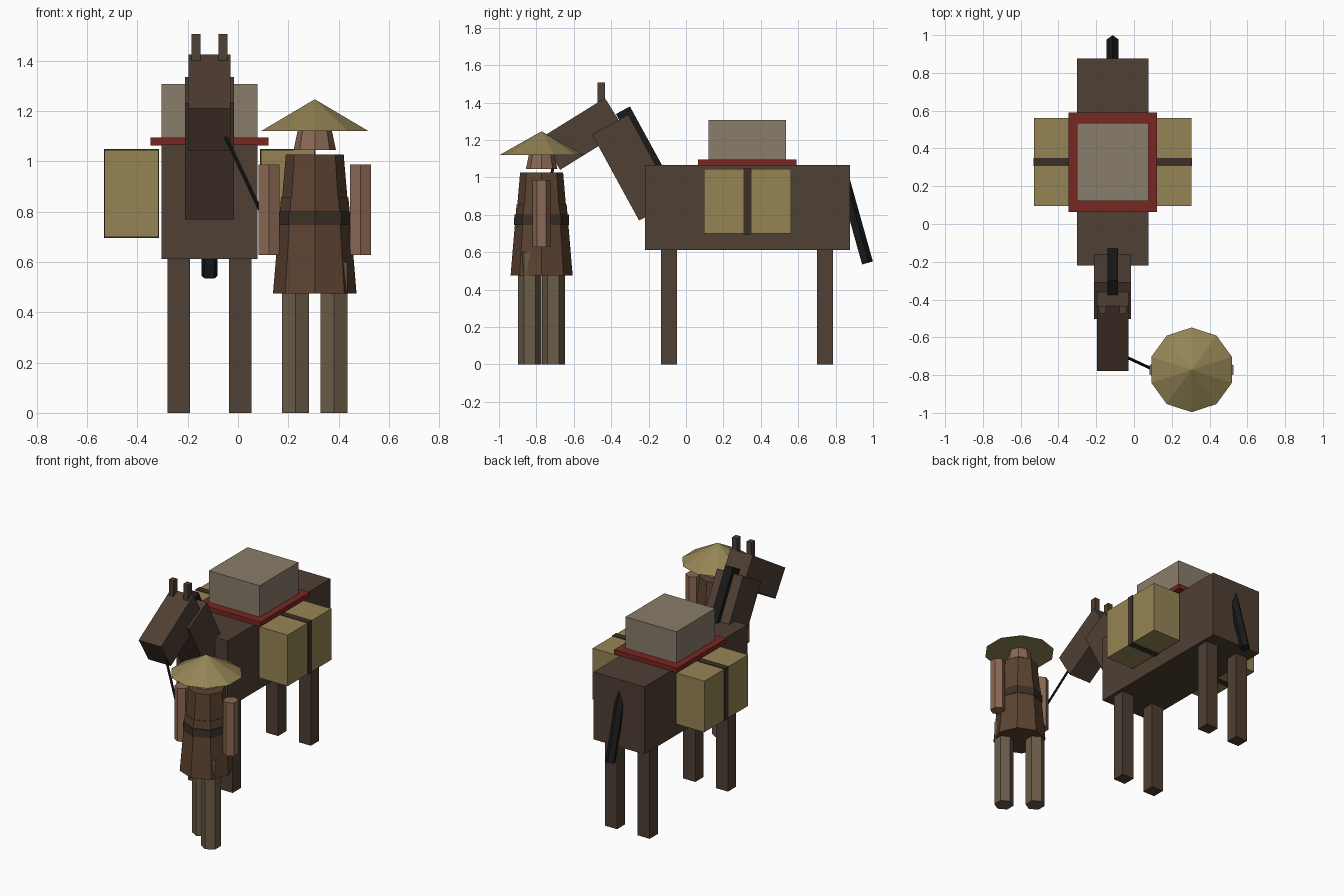
import bpy
from mathutils import Vector

if "Cube" in bpy.data.objects:
    bpy.data.objects.remove(bpy.data.objects["Cube"])


def material(name, rgb):
    m = bpy.data.materials.new(name)
    m.diffuse_color = (*rgb, 1)
    m.use_nodes = True
    m.node_tree.nodes["Principled BSDF"].inputs["Base Color"].default_value = m.diffuse_color
    return m


HIDE = material("hide", (0.08, 0.05, 0.034))
BLACK = material("black_hair", (0.01, 0.01, 0.01))
STRAW = material("straw", (0.30, 0.235, 0.09))
STRAP = material("strap", (0.045, 0.03, 0.02))
CLOTH = material("grey_cloth", (0.255, 0.205, 0.147))
RED = material("red_cloth", (0.19, 0.02, 0.016))
ROBE = material("robe", (0.107, 0.056, 0.03))
SKIN = material("skin", (0.26, 0.14, 0.09))
TROUSER = material("trouser", (0.147, 0.107, 0.066))


def finish(name, mat):
    o = bpy.context.object
    o.name = name
    o.data.materials.append(mat)
    return o


def box(name, center, size, mat, tilt=0):
    bpy.ops.mesh.primitive_cube_add(size=1, location=center, rotation=(tilt, 0, 0))
    o = finish(name, mat)
    o.scale = size
    return o


def cone(name, x, y, z0, z1, r0, r1, sides, mat):
    bpy.ops.mesh.primitive_cone_add(vertices=sides, radius1=r0, radius2=r1,
                                    depth=z1 - z0, location=(x, y, (z0 + z1) / 2))
    return finish(name, mat)


def rod(name, a, b, r, sides, mat):
    a, b = Vector(a), Vector(b)
    bpy.ops.mesh.primitive_cylinder_add(vertices=sides, radius=r, depth=(b - a).length,
                                        location=(a + b) / 2)
    o = finish(name, mat)
    o.rotation_euler = (b - a).to_track_quat('Z', 'Y').to_euler()
    return o


# Pack animal
HX = -0.113
box("animal_body", (HX, 0.328, 0.838), (0.38, 1.097, 0.455), HIDE)
box("animal_neck", (HX, -0.28, 1.052), (0.195, 0.22, 0.525), HIDE, 0.5)
box("animal_head", (HX, -0.553, 1.232), (0.167, 0.406, 0.2), HIDE, 0.555)
box("mane", (HX, -0.227, 1.157), (0.057, 0.085, 0.46), BLACK, 0.5)
for side, s in (("left", -1), ("right", 1)):
    box(f"ear_{side}", (HX + s * 0.054, -0.453, 1.448), (0.036, 0.04, 0.116), HIDE)
    for end, y in (("front", -0.091), ("back", 0.743)):
        box(f"{end}_leg_{side}", (HX + s * 0.122, y, 0.31), (0.09, 0.087, 0.62), HIDE)

# Tail, a leaning five-sided rod
bpy.ops.mesh.primitive_cylinder_add(vertices=5, radius=0.033, depth=0.5,
                                    location=(HX, 0.9, 0.782), rotation=(0.273, 0, 0))
finish("tail", BLACK)

# Load: blanket, top bundle, side bags with straps
box("blanket", (HX, 0.328, 1.079), (0.47, 0.527, 0.032), RED)
box("top_bundle", (HX, 0.328, 1.2), (0.38, 0.414, 0.214), CLOTH)
for side, s in (("left", -1), ("right", 1)):
    c = (HX + s * 0.31, 0.328, 0.872)
    box(f"bag_{side}", c, (0.213, 0.466, 0.345), STRAW)
    box(f"bag_strap_{side}", c, (0.22, 0.043, 0.353), STRAP)

# Walker: legs in mid stride, arms hanging
PX, PY = 0.305, -0.772
for side, s in (("left", -1), ("right", 1)):
    cone(f"walker_leg_{side}", PX + s * 0.077, PY - s * 0.063, 0, 0.6,
         0.062, 0.062, 6, TROUSER)
    cone(f"walker_arm_{side}", PX + s * 0.181, PY, 0.627, 0.987, 0.048, 0.048, 6, SKIN)
cone("robe_skirt", PX, PY, 0.475, 0.855, 0.166, 0.134, 8, ROBE)
cone("robe_top", PX, PY, 0.7, 1.026, 0.143, 0.115, 8, ROBE)
cone("belt", PX, PY, 0.746, 0.8, 0.147, 0.146, 8, STRAP)
cone("walker_head", PX, PY, 1.045, 1.17, 0.084, 0.058, 8, SKIN)
cone("straw_hat", PX, PY, 1.12, 1.246, 0.224, 0, 10, STRAW)

# Lead rope from muzzle to hand
rod("lead_rope", (-0.05, -0.70, 1.10), (0.105, -0.772, 0.77), 0.008, 5, BLACK)
